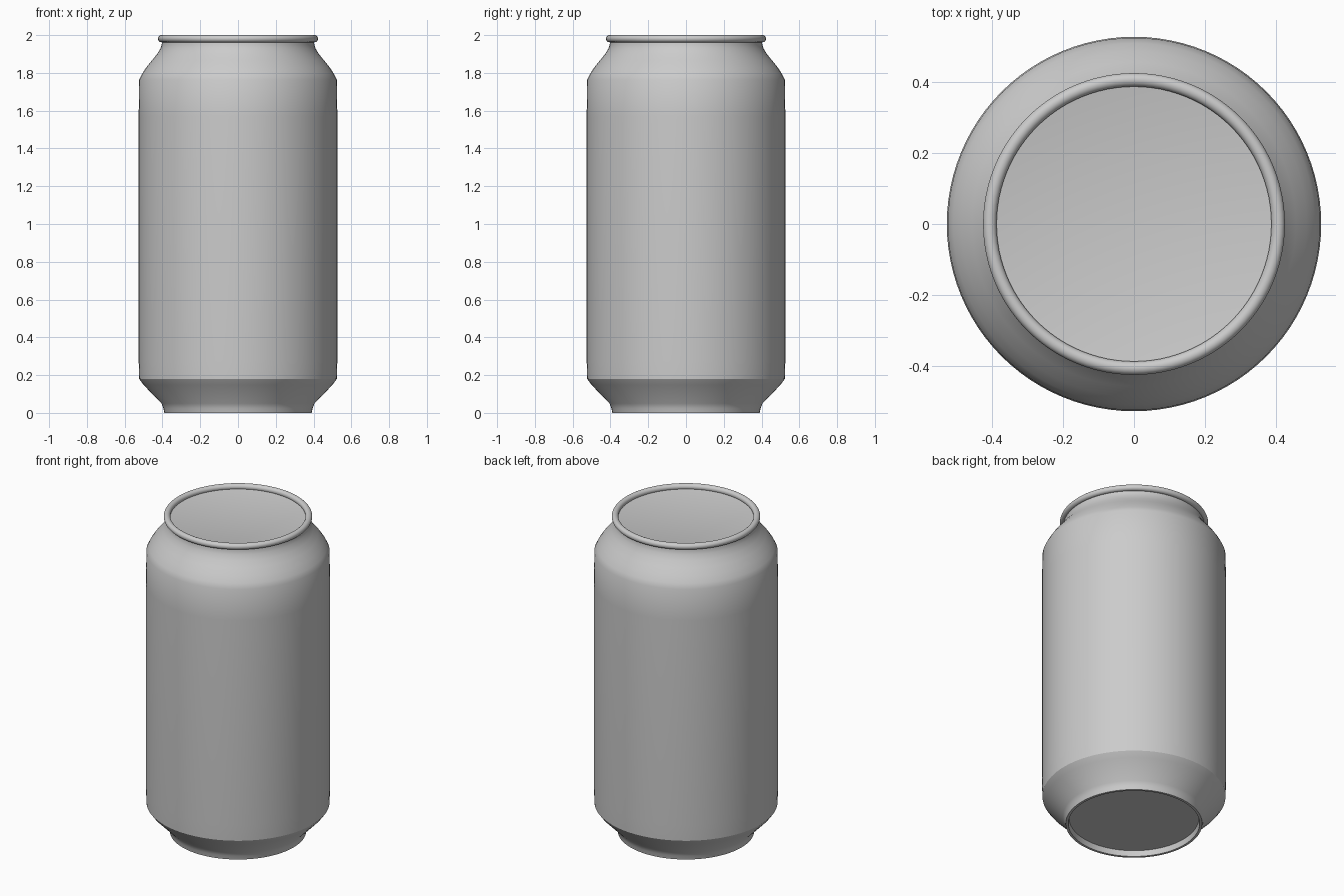
import bpy, bmesh, math

if "Cube" in bpy.data.objects:
    bpy.data.objects.remove(bpy.data.objects["Cube"])

SIDES = 96

metal = bpy.data.materials.new("plain grey")
metal.diffuse_color = (0.6, 0.6, 0.6, 1)
metal.use_nodes = True
metal.node_tree.nodes["Principled BSDF"].inputs["Base Color"].default_value = metal.diffuse_color


def lathe(name, profile, closed=False):
    """Spin an (r, z) profile around z; points with r = 0 become a pole."""
    bm = bmesh.new()
    rings = []
    for r, z in profile:
        if r == 0:
            rings.append([bm.verts.new((0, 0, z))] * SIDES)
        else:
            rings.append([bm.verts.new((r * math.cos(2 * math.pi * i / SIDES),
                                        r * math.sin(2 * math.pi * i / SIDES), z))
                          for i in range(SIDES)])
    pairs = list(zip(rings, rings[1:]))
    if closed:
        pairs.append((rings[-1], rings[0]))
    for a, b in pairs:
        for i in range(SIDES):
            j = (i + 1) % SIDES
            bm.faces.new(list(dict.fromkeys((a[i], a[j], b[j], b[i]))))
    bmesh.ops.recalc_face_normals(bm, faces=bm.faces[:])
    me = bpy.data.meshes.new(name)
    bm.to_mesh(me)
    bm.free()
    me.materials.append(metal)
    ob = bpy.data.objects.new(name, me)
    bpy.context.collection.objects.link(ob)
    bpy.ops.object.select_all(action='DESELECT')
    ob.select_set(True)
    bpy.context.view_layer.objects.active = ob
    bpy.ops.object.shade_smooth_by_angle(angle=math.radians(28))
    return ob


# Can shell: recessed base, foot, straight wall, shoulder, neck and sunken lid
lathe("can_body", [
    (0, 0.035), (0.37, 0.035), (0.375, 0.0), (0.39, 0.0),
    (0.395, 0.025), (0.405, 0.05), (0.50, 0.148), (0.523, 0.18),
    (0.526, 0.28), (0.526, 1.57), (0.523, 1.765),
    (0.508, 1.795), (0.485, 1.83), (0.455, 1.867), (0.428, 1.90),
    (0.41, 1.93), (0.404, 1.95), (0.402, 1.975),
    (0.392, 1.972), (0, 1.972)])

# Rolled rim around the lid
TUBE = 20
lathe("top_rim", [(0.405 + 0.019 * math.cos(2 * math.pi * k / TUBE),
                   1.981 + 0.019 * math.sin(2 * math.pi * k / TUBE))
                  for k in range(TUBE)], closed=True)
